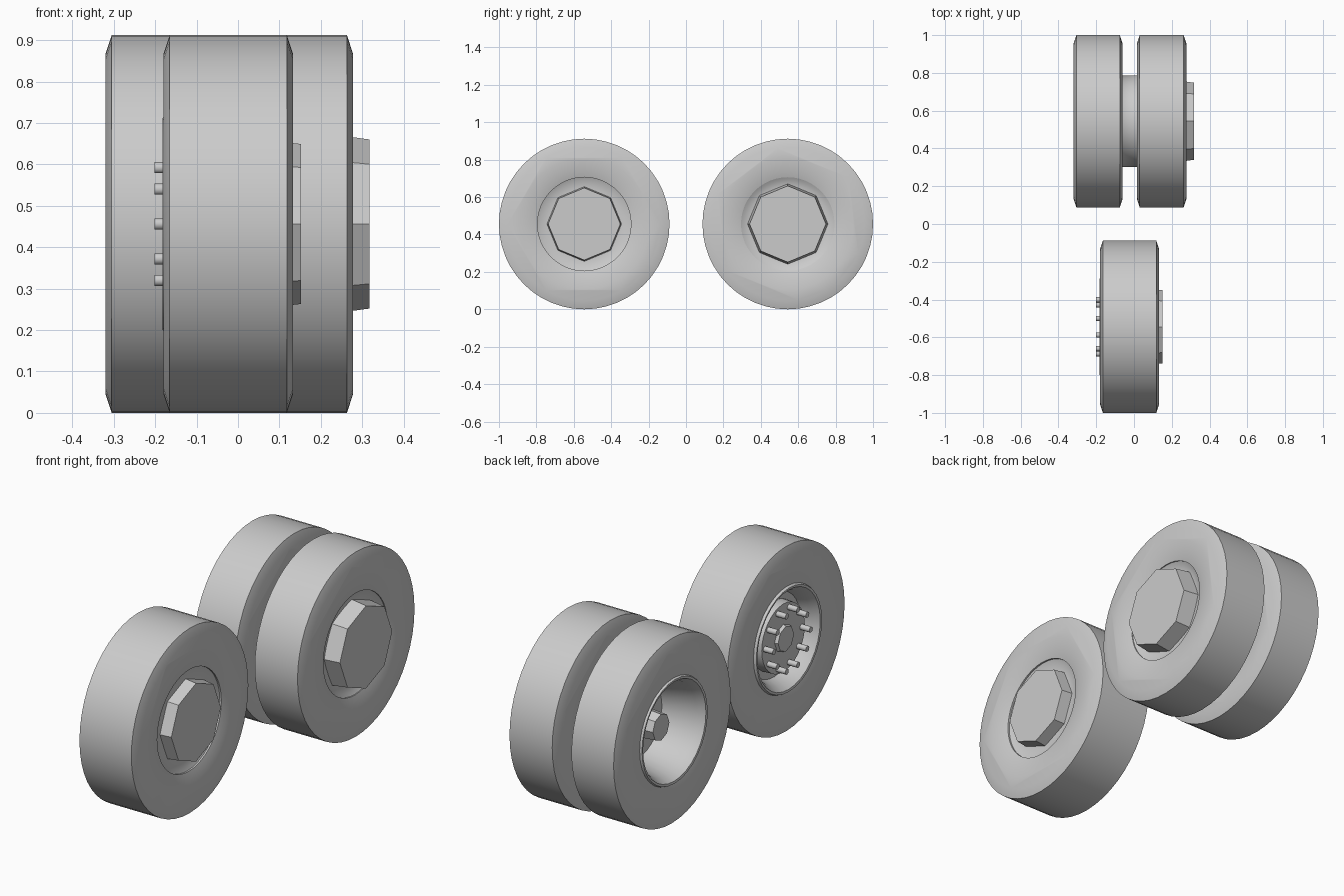
import bpy, bmesh, math

if "Cube" in bpy.data.objects:
    bpy.data.objects.remove(bpy.data.objects["Cube"])

R = 0.456          # tyre radius, also axle height
Y_AXLE = 0.544


def lathe(name, profile, y, segs=48, closed=False, smooth=True):
    """Spin (x, radius) points round an axle parallel to x."""
    bm = bmesh.new()
    rings = []
    for x, r in profile:
        if r == 0:
            rings.append([bm.verts.new((x, y, R))] * segs)
        else:
            rings.append([bm.verts.new((x, y + r * math.cos(2 * math.pi * i / segs),
                                        R + r * math.sin(2 * math.pi * i / segs)))
                          for i in range(segs)])
    pairs = list(zip(rings, rings[1:]))
    if closed:
        pairs.append((rings[-1], rings[0]))
    for a, b in pairs:
        for i in range(segs):
            j = (i + 1) % segs
            bm.faces.new(dict.fromkeys((a[i], a[j], b[j], b[i])))
    bmesh.ops.recalc_face_normals(bm, faces=bm.faces)
    # merge end-cap triangles into flat polygons
    bmesh.ops.dissolve_limit(bm, angle_limit=0.001, verts=bm.verts, edges=bm.edges)
    mesh = bpy.data.meshes.new(name)
    bm.to_mesh(mesh)
    bm.free()
    ob = bpy.data.objects.new(name, mesh)
    bpy.context.collection.objects.link(ob)
    if smooth:
        bpy.ops.object.select_all(action='DESELECT')
        ob.select_set(True)
        bpy.context.view_layer.objects.active = ob
        bpy.ops.object.shade_smooth_by_angle(angle=math.radians(35))
    return ob


def tyre(name, x0, x1, y):
    lathe(name, [(x0 + 0.012, 0.25), (x0 + 0.004, 0.29), (x0, 0.35), (x0, 0.41),
                 (x0 + 0.015, R), (x1 - 0.015, R), (x1, 0.41), (x1, 0.35),
                 (x1 - 0.006, 0.29), (x1 - 0.018, 0.25)], y, closed=True)


def cap(name, x0, x1, r0, r1, y):
    """Flat-faced octagonal hub part."""
    lathe(name, [(x0, 0), (x0, r0), (x1, r1), (x1, 0)], y, segs=8, smooth=False)


# Front wheel
yf = -Y_AXLE
tyre("front_tyre", -0.18, 0.133, yf)
lathe("front_outer_rim", [(0.115, 0.265), (0.098, 0.235), (0.094, 0.19), (0.094, 0)], yf)
cap("front_hub_cap", 0.09, 0.152, 0.2, 0.193, yf)
lathe("front_inner_rim", [(-0.168, 0.262), (-0.182, 0.256), (-0.18, 0.245), (-0.145, 0.222),
                          (-0.10, 0.205), (-0.10, 0)], yf, segs=32)
lathe("front_bolt_plate", [(-0.10, 0.17), (-0.15, 0.168), (-0.15, 0)], yf, segs=32)
cap("front_axle_stub", -0.145, -0.165, 0.07, 0.062, yf)

# Ring of wheel bolts
for i in range(10):
    a = 2 * math.pi * i / 10
    bpy.ops.mesh.primitive_cylinder_add(
        vertices=10, radius=0.014, depth=0.055,
        location=(-0.1735, yf + 0.143 * math.cos(a), R + 0.143 * math.sin(a)),
        rotation=(0, math.pi / 2, 0))
    bpy.context.object.name = f"wheel_bolt_{i + 1}"
    bpy.ops.object.shade_smooth_by_angle(angle=math.radians(40))

# Rear twin wheels
yr = Y_AXLE
tyre("rear_inner_tyre", -0.32, -0.06, yr)
tyre("rear_outer_tyre", 0.015, 0.278, yr)
lathe("rear_spacer_drum", [(-0.08, 0.255), (-0.06, 0.243), (0.015, 0.243), (0.035, 0.255)], yr)
lathe("rear_outer_rim", [(0.262, 0.26), (0.245, 0.235), (0.236, 0.2), (0.236, 0)], yr)
cap("rear_hub_cap", 0.23, 0.318, 0.216, 0.204, yr)
lathe("rear_inner_rim", [(-0.305, 0.262), (-0.32, 0.256), (-0.318, 0.245), (-0.28, 0.225),
                         (-0.12, 0.185), (-0.12, 0)], yr, segs=32)
cap("rear_axle_stub", -0.12, -0.245, 0.075, 0.065, yr)
